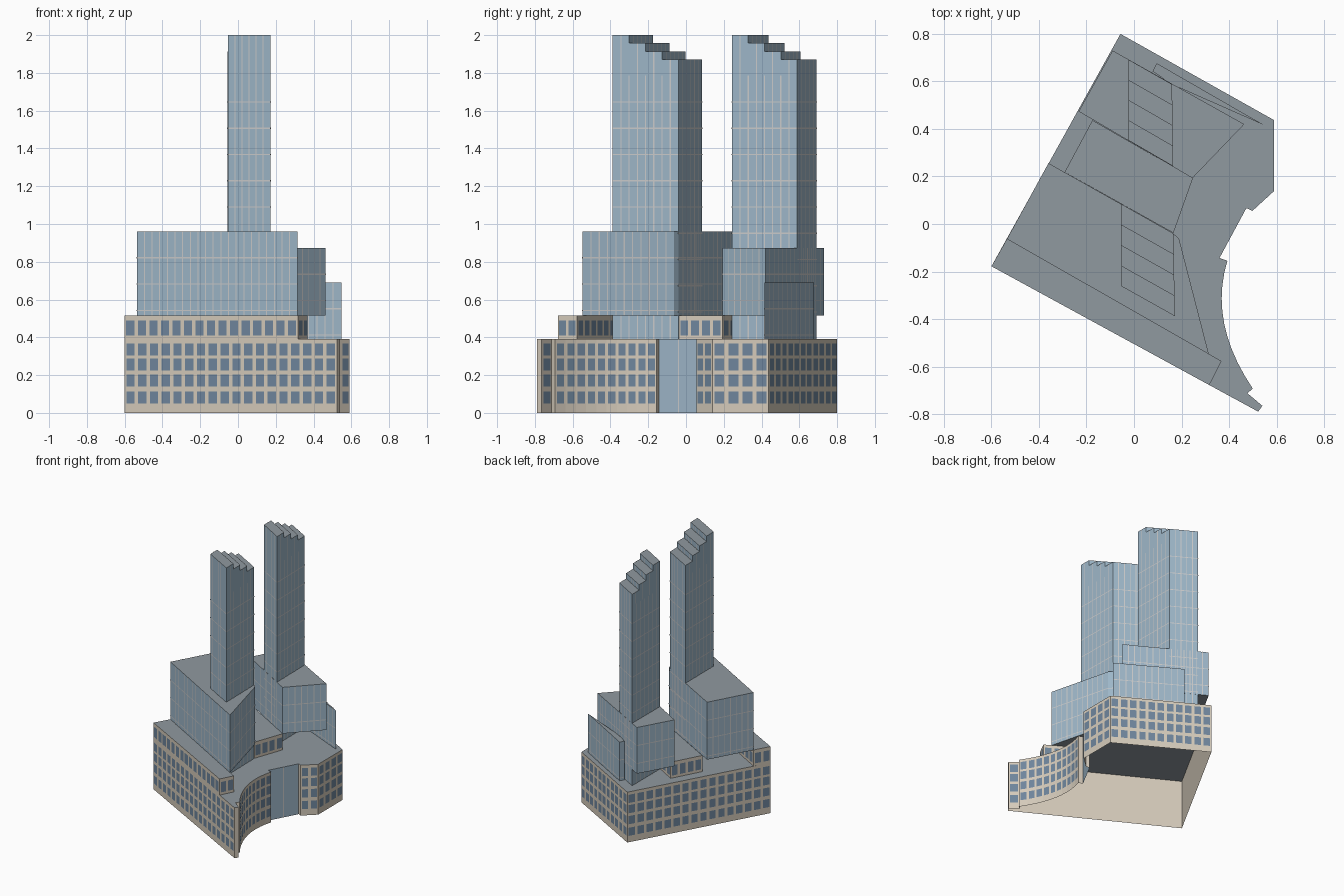
import bpy, bmesh
from mathutils import Vector

if "Cube" in bpy.data.objects:
    bpy.data.objects.remove(bpy.data.objects["Cube"])


def material(name, rgb):
    m = bpy.data.materials.new(name)
    m.diffuse_color = (*rgb, 1)
    m.use_nodes = True
    m.node_tree.nodes["Principled BSDF"].inputs["Base Color"].default_value = m.diffuse_color
    return m


STONE = material("stone", (0.67, 0.60, 0.50))
GLASS = material("glass", (0.34, 0.47, 0.58))
WINDOW = material("window", (0.16, 0.24, 0.34))
ROOF = material("roof", (0.28, 0.32, 0.35))
FRAME = material("frame", (0.57, 0.57, 0.54))


def finish(bm, name, mats):
    me = bpy.data.meshes.new(name)
    bm.to_mesh(me)
    bm.free()
    for m in mats:
        me.materials.append(m)
    ob = bpy.data.objects.new(name, me)
    bpy.context.collection.objects.link(ob)


def edges(pts):
    return [(Vector(a), Vector(b)) for a, b in zip(pts, pts[1:] + pts[:1])]


def prism(name, pts, z0, z1, wall, floor=False, special=None):
    """Walls and roof over a counter-clockwise plan; one edge may be glass."""
    bm = bmesh.new()
    lo = [bm.verts.new((x, y, z0)) for x, y in pts]
    hi = [bm.verts.new((x, y, z1)) for x, y in pts]
    n = len(pts)
    for i in range(n):
        j = (i + 1) % n
        f = bm.faces.new((lo[i], lo[j], hi[j], hi[i]))
        f.material_index = 2 if i == special else 0
    bm.faces.new(hi).material_index = 1
    if floor:
        bm.faces.new(lo[::-1]).material_index = 1
    finish(bm, name, [wall, ROOF, GLASS])


def panel(bm, a, b, s0, s1, z0, z1):
    """Flat panel just outside wall a-b, from distance s0 to s1."""
    d = (b - a).normalized()
    out = Vector((d.y, -d.x)) * 0.002
    p, q = a + d * s0 + out, a + d * s1 + out
    bm.faces.new([bm.verts.new((v.x, v.y, z)) for v, z in
                  ((p, z0), (q, z0), (q, z1), (p, z1))])


def windows(name, walls, rows, height, pitch=0.07):
    bm = bmesh.new()
    for a, b in walls:
        length = (b - a).length
        if length < 0.045:
            continue
        n = max(1, round(length / pitch))
        step = length / n
        for i in range(n):
            for z in rows:
                panel(bm, a, b, step * (i + 0.15), step * (i + 0.85), z, z + height)
    finish(bm, name, [WINDOW])


def mullions(name, walls, z0, z1, pitch=0.046, floors=0.139, w=0.006):
    bm = bmesh.new()
    for a, b in walls:
        length = (b - a).length
        n = max(1, round(length / pitch))
        for i in range(1, n):
            s = length * i / n
            panel(bm, a, b, s - w / 2, s + w / 2, z0, z1)
        z = z1 - floors
        while floors and z > z0 + 0.02:
            panel(bm, a, b, 0, length, z - w / 2, z + w / 2)
            z -= floors
    finish(bm, name, [FRAME])


def glass_block(name, pts, z0, z1, floor=False, **kw):
    prism(name, pts, z0, z1, GLASS, floor)
    mullions(name + "_mullions", edges(pts), z0, z1, **kw)


# Podium with a concave entrance front and open underside
p0, p1, p2 = Vector((0.50, -0.693)), Vector((0.313, -0.416)), Vector((0.393, -0.155))
curve = []
for i in range(11):
    t = i / 10
    curve.append(tuple(p0 * (1 - t) ** 2 + p1 * 2 * t * (1 - t) + p2 * t * t))
podium = [(-0.60, -0.178), (0.523, -0.79), (0.54, -0.765), (0.477, -0.712)] + curve
entrance = len(podium)
podium += [(0.36, -0.143), (0.473, 0.067), (0.498, 0.055), (0.59, 0.139),
           (0.59, 0.437), (-0.057, 0.80)]
prism("podium", podium, 0, 0.39, STONE, special=entrance)
walls = edges(podium)
glazed = walls.pop(entrance)
windows("podium_windows", walls, [0.05, 0.14, 0.225, 0.305], 0.063)
mullions("entrance_mullions", [glazed], 0, 0.39, pitch=0.12, floors=0)

# Stone setback storeys above the podium
tiers = {
    "front_setback": [(-0.60, -0.178), (0.317, -0.678), (0.368, -0.577), (-0.535, -0.063)],
    "middle_setback": [(-0.292, 0.218), (0.166, -0.038), (0.248, 0.193), (-0.175, 0.437)],
}
for name, plan in tiers.items():
    prism(name, plan, 0.39, 0.515, STONE)
    windows(name + "_windows", edges(plan), [0.41], 0.08)

# Glass mid-rise blocks overhanging the setbacks
glass_block("front_block", [(-0.535, -0.063), (0.315, -0.548), (0.19, -0.063),
                            (0.166, -0.04), (-0.36, 0.256)], 0.515, 0.96, True)
glass_block("rear_block", [(-0.233, 0.474), (0.246, 0.193), (0.464, 0.42),
                           (-0.09, 0.73)], 0.515, 0.873, True)
glass_block("rear_wedge", [(0.078, 0.643), (0.158, 0.588), (0.548, 0.416),
                           (0.095, 0.677)], 0.39, 0.69)

# Two slim towers with stepped crowns, tallest at the front
towers = {
    "front_tower": [(-0.053, -0.262), (0.172, -0.388), (0.166, -0.04), (-0.055, 0.085)],
    "rear_tower": [(-0.023, 0.352), (0.165, 0.243), (0.16, 0.588), (-0.023, 0.692)],
}
for name, plan in towers.items():
    glass_block(name, plan, 0.39, 1.785)
    fl, fr, br, bl = [Vector(p) for p in plan]
    for i, top in enumerate((2.0, 1.957, 1.914, 1.872)):
        s, e = i / 4, (i + 1) / 4
        band = [tuple(v) for v in (fl.lerp(bl, s), fr.lerp(br, s),
                                   fr.lerp(br, e), fl.lerp(bl, e))]
        glass_block(f"{name}_crown_{i + 1}", band, 1.785, top, floors=0)
